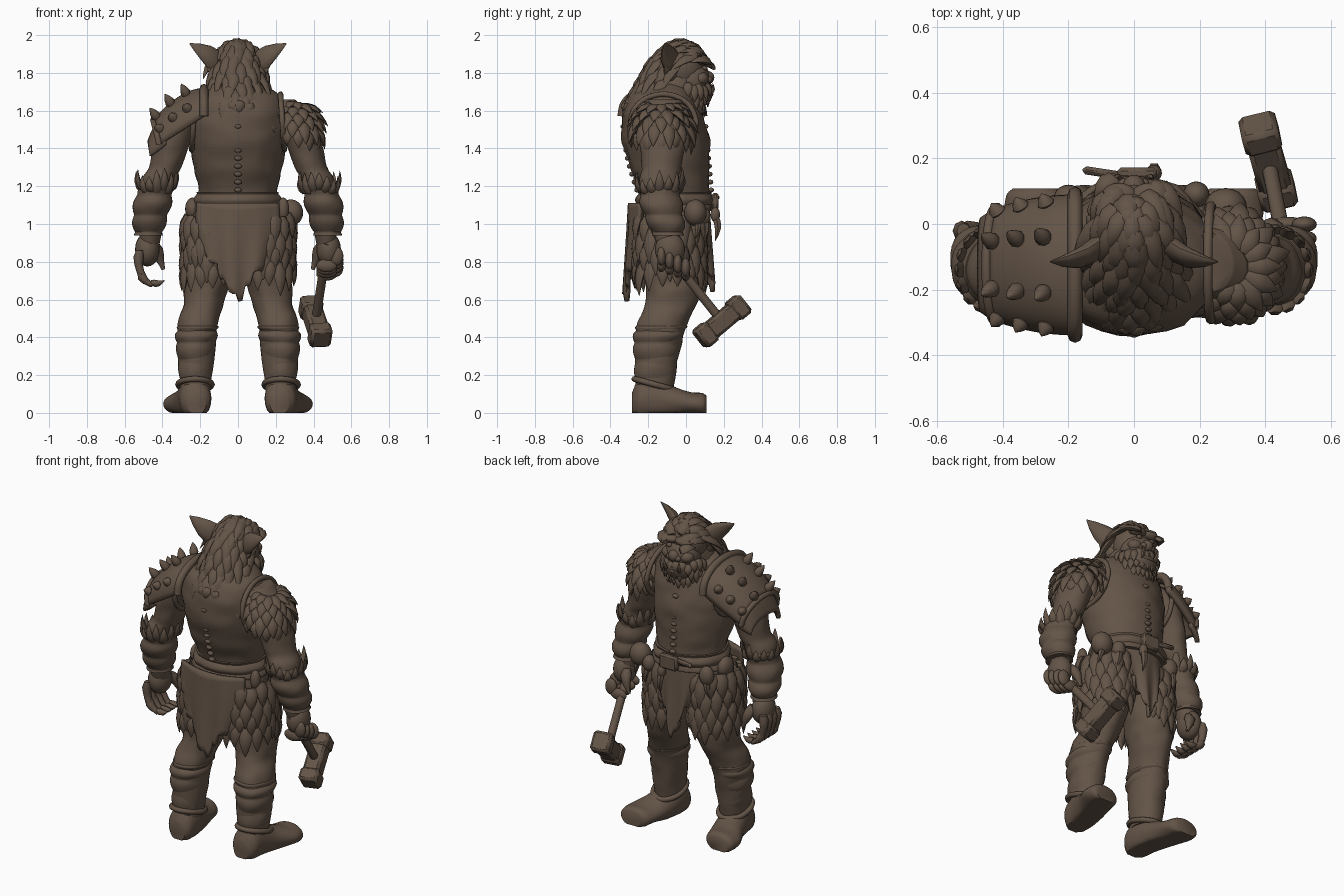
import bpy, bmesh, random
from math import sin, cos, pi, radians
from mathutils import Vector, Matrix, noise

random.seed(4)
if bpy.data.objects.get("Cube"):
    bpy.data.objects.remove(bpy.data.objects["Cube"])
brown = bpy.data.materials.new("earth brown")
brown.use_nodes = True
brown.diffuse_color = (0.125, 0.088, 0.063, 1)
brown.node_tree.nodes["Principled BSDF"].inputs["Base Color"].default_value = brown.diffuse_color
bm = bmesh.new()  # workbench: the helpers add to it, finish() turns it into an object

def finish(name, bevel=0, thick=0):
    bmesh.ops.recalc_face_normals(bm, faces=bm.faces)
    mesh = bpy.data.meshes.new(name)
    bm.to_mesh(mesh)
    bm.clear()
    ob = bpy.data.objects.new(name, mesh)
    bpy.context.collection.objects.link(ob)
    mesh.materials.append(brown)
    if thick:
        ob.modifiers.new("thickness", 'SOLIDIFY').thickness = thick
    if bevel:
        ob.modifiers.new("bevel", 'BEVEL').width = bevel
    bpy.ops.object.select_all(action='DESELECT')
    bpy.context.view_layer.objects.active = ob
    ob.select_set(True)
    bpy.ops.object.shade_smooth_by_angle(angle=radians(50))

def spline(pts, t):  # Catmull-Rom sample of equally long tuples
    i = min(int(t * (len(pts) - 1)), len(pts) - 2)
    f = t * (len(pts) - 1) - i
    near = (pts[max(0, min(len(pts) - 1, i + k))] for k in (-1, 0, 1, 2))
    return [q + .5 * f * (r - p + f * (2 * p - 5 * q + 4 * r - s + f * (3 * (q - r) + s - p))) for p, q, r, s in zip(*near)]

def skin(rings):
    for a, b in zip(rings, rings[1:]):
        for k in range(len(a)):
            bm.faces.new((a[k - 1], a[k], b[k], b[k - 1]))
    bm.faces.new(rings[0])
    bm.faces.new(rings[-1])

def loft(name, pts, side=1, along='z', waves=0, ripple=0, rough=.05, steps=40, seg=32):
    # elliptical rings (x, y, z, radius, radius) swept along one axis
    rings = []
    for i in range(steps + 1):
        x, y, z, ra, rb = spline(pts, i / steps)
        grow, centre, ring = ripple * abs(sin(pi * (waves * i / steps + .3))), Vector((x, y, z)), []
        for k in range(seg):
            u, v = (ra + grow) * cos(2 * pi * k / seg), (rb + grow) * sin(2 * pi * k / seg)
            p = Vector((u, v, 0)) if along == 'z' else Vector((u, 0, v))
            p = centre + p * (1 + rough * noise.noise((centre + p) * 13))
            ring.append(bm.verts.new((side * p.x, p.y, max(p.z, 0))))
        rings.append(ring)
    skin(rings)
    finish(name)

def spike(base, tip, width, normal, flat=.55, bend=.014, blunt=.05, sides=6):  # bent tapering lock, claw or finger
    base, tip, rings = Vector(base), Vector(tip), []
    d = (tip - base).normalized()
    w = d.cross(Vector(normal)).normalized()
    n = w.cross(d)
    for t, r in ((0, .7), (.25, 1), (.55, .8), (.8, .45), (1, blunt)):
        c, r = base.lerp(tip, t) + n * bend * sin(pi * t), max(r, blunt) * width
        turns = (2 * pi * k / sides for k in range(sides))
        rings.append([bm.verts.new(c + w * r * cos(a) + n * r * flat * sin(a)) for a in turns])
    skin(rings)

def locks(centre, rx, ry, count, fall, width, start=0.0, keep=lambda out: True):  # ring of fur
    for k in range(count):
        a = 2 * pi * (k + start) / count
        out = Vector((cos(a), sin(a), 0))
        if keep(out):
            base = Vector(centre) + Vector((rx * out.x, ry * out.y, random.uniform(-.015, .015)))
            spike(base, base + out * .028 + Vector((0, 0, fall * random.uniform(.7, 1.1))), width, out)

def balls(*items):
    for centre, size in items:
        m = Matrix.Translation(centre) @ Matrix.Diagonal((*size, 1))
        bmesh.ops.create_uvsphere(bm, u_segments=20, v_segments=12, radius=1, matrix=m)

def box(matrix, centre, size):
    bmesh.ops.create_cube(bm, size=1, matrix=matrix @ Matrix.Translation(centre) @ Matrix.Diagonal((*size, 1)))

def sheet(name, fn, thick=.02):  # patch over u in -1..1 and v in 0..1
    bmesh.ops.create_grid(bm, x_segments=24, y_segments=12, size=1)
    for v in bm.verts:
        v.co = fn(v.co.x, (v.co.y + 1) / 2)
    finish(name, thick=thick)

def cord(name, pts, radius, closed=True):
    curve = bpy.data.curves.new(name, 'CURVE')
    curve.dimensions, curve.bevel_depth, curve.bevel_resolution = '3D', radius, 2
    s = curve.splines.new('NURBS')
    s.points.add(len(pts) - 1)
    s.points.foreach_set("co", [c for p in pts for c in (*p, 1)])
    s.use_cyclic_u, s.use_endpoint_u, s.order_u = closed, True, 3
    bpy.context.collection.objects.link(bpy.data.objects.new(name, curve))
    curve.materials.append(brown)

# Torso in its laced vest, belt and trims
turn = [k * pi / 8 for k in range(16)]
loft("torso", [(0, -.09, .86, .2, .14), (0, -.085, 1.02, .24, .18), (0, -.06, 1.15, .205, .18), (0, -.085, 1.3, .235, .21),
               (0, -.11, 1.45, .255, .23), (0, -.125, 1.58, .265, .215), (0, -.125, 1.68, .225, .175), (0, -.11, 1.74, .13, .12)])
loft("neck", [(0, -.13, 1.58, .17, .17), (0, -.09, 1.7, .14, .15), (0, -.02, 1.8, .1, .1)])
loft("belt", [(0, -.06, 1.07, .23, .195), (0, -.06, 1.12, .225, .2), (0, -.06, 1.17, .21, .19)], waves=2, ripple=.01)
cord("collar", [(.17 * cos(a), -.12 + .19 * sin(a), 1.63 + .07 * abs(cos(a))) for a in turn], .014)
for s in (-1, 1):
    cord("armhole_trim", [(s * (.235 - .01 * sin(a)), -.12 + .175 * cos(a), 1.54 + .15 * sin(a)) for a in turn], .015)
for z in (1.18 + .042 * k for k in range(9)):
    balls(((0, -.25 - .083 * sin((z - 1.15) * 4), z), (.02, .014, .013)), ((0, .135 - .09 * (z - 1.15), z), (.02, .016, .013)))
finish("vest_lacing")

# Head with brow, nose, jaw, eyes and cheeks
balls(((0, -.02, 1.83), (.12, .12, .14)), ((0, .03, 1.76), (.11, .1, .11)), ((0, .075, 1.69), (.09, .065, .07)),
      ((0, .115, 1.775), (.035, .035, .035)), ((0, .12, 1.72), (.05, .022, .014)), ((0, .12, 1.685), (.05, .025, .015)))
for s in (-1, 1):
    balls(((s * .045, .085, 1.865), (.055, .04, .025)), ((s * .06, .08, 1.77), (.045, .04, .035)),
          ((s * .045, .1, 1.825), (.018, .015, .013)), ((s * .03, .12, 1.765), (.018, .02, .018)))
    spike((s * .045, .12, 1.68), (s * .055, .14, 1.75), .013, (0, 1, 0), 1)
finish("head")
for s in (-1, 1):
    spike((s * .08, -.04, 1.82), (s * .255, -.115, 1.955), .068, (s * .3, .9, -.4), .5, -.025, sides=12)
    spike((s * .09, -.06, 1.78), (s * .17, -.11, 1.84), .05, (s * .3, .9, -.4), .5, -.01, sides=8)
finish("pointed_ears")

# Thick mane over the crown and down the back, then the beard
spine = [(.075, 1.91, .06), (.02, 1.96, .08), (-.06, 1.965, .1), (-.145, 1.9, .12), (-.205, 1.8, .135), (-.265, 1.7, .15),
         (-.315, 1.62, .12)]
for r in range(12):
    (y, z, half), (y2, z2, half2) = spline(spine, r / 12), spline(spine, min(1, r / 12 + .2))
    for u in (-1 + 2 * (k + .5 * (r % 2)) / 6.5 for k in range(7)):
        out = Vector((u, -.6, .9 - r / 13))
        base = Vector((u * half, y + .07 * u * u, z - .08 * u * u))
        tip = Vector((u * half2 * 1.1 + random.uniform(-.03, .03), y2 + .07 * u * u, z2 - .1 * u * u - .04))
        spike(base, base.lerp(tip + out * random.uniform(.01, .045), random.uniform(.85, 1.1)), .032, out, .6, .018)
for row in range(3):
    locks((0, .01, 1.74 - .045 * row), .11 - .015 * row, .1 - .02 * row, 22, -.085, .025, row / 2, lambda out: out.y > -.2)
finish("mane_and_beard")

for s, label in ((1, "hammer_side"), (-1, "armoured_side")):
    # Limbs, wrappings and boots
    loft(label + "_arm", [(.23, -.12, 1.66, .07, .09), (.3, -.125, 1.56, .1, .13), (.35, -.125, 1.42, .095, .12),
                          (.385, -.13, 1.3, .085, .105), (.43, -.14, 1.2, .085, .1), (.47, -.09, .88, .05, .06)], s)
    loft(label + "_bracer", [(.425, -.14, 1.22, .08, .095), (.45, -.135, 1.12, .092, .102), (.468, -.11, 1.02, .083, .092),
                             (.475, -.095, .94, .067, .075)], s, waves=3, ripple=.012)
    loft(label + "_leg", [(.12, -.1, 1, .13, .15), (.145, -.07, .83, .135, .165), (.165, -.065, .68, .12, .15),
                          (.185, -.085, .57, .107, .135), (.215, -.135, .44, .107, .13), (.225, -.17, .12, .08, .1)], s, rough=.08)
    loft(label + "_leg_wrap", [(.21, -.13, .46, .1, .125), (.222, -.15, .4, .102, .122), (.228, -.16, .28, .083, .105),
                               (.225, -.17, .14, .072, .095)], s, waves=4, ripple=.012)
    loft(label + "_boot", [(.22, -.285, .05, .05, .06), (.225, -.25, .07, .08, .1), (.23, -.17, .075, .088, .115),
                           (.25, -.08, .06, .095, .085), (.285, .02, .05, .107, .06), (.295, .085, .045, .095, .06),
                           (.3, .108, .04, .07, .05)], s, 'y', rough=.02)
    cord(label + "_boot_cuff", [(s * .228 + .09 * cos(a), -.165 + .11 * sin(a), .15 - .03 * sin(a)) for a in turn], .016)
    # Hand, closed on the hammer or half curled with claws
    balls(((s * .48, -.085, .865), (.065, .08, .09)))
    for k in range(4):
        y, x = -.15 + .043 * k, s * .52
        if s > 0:
            balls(((x, y + .02, .83 - .02 * k), (.038, .024, .05)), ((x - .05, y + .02, .78 - .015 * k), (.055, .023, .035)))
        else:
            spike((x, y, .86), (x + .01, y, .73), .031, (s, 0, 0), .9, .012, .75, 8)
            spike((x, y, .75), (x + .07, y + .01, .675), .028, (s, 0, 0), .9, .014, .6, 8)
            spike((x + .06, y + .01, .69), (x + .13, y + .01, .7), .022, (0, 0, -1), .9, .01, .15, 8)
    spike((s * .44, -.04, .89), (s * .395, .0, .76), .034, (0, 1, 0), .9, .015, .3, 8)
    finish(label + "_hand")
    # Fur cuff above the bracer and shaggy hip fur
    locks((s * .43, -.14, 1.17), .08, .1, 16, .11, .026)
    finish(label + "_fur_cuff")
    for row in range(4):
        locks((s * .15, -.085, 1.05 - .08 * row), .12, .16, 15, -.18, .04, row / 2, lambda out: s * out.x > -.55)
    finish(label + "_hip_fur")

# Shaggy fur on the bare shoulder
for k in range(65):
    tilt, a = radians(22 + 18 * (k // 13)), 2 * pi * (k + .5 * (k // 13 % 2)) / 13
    out = Vector((cos(a) * sin(tilt), sin(a) * sin(tilt), cos(tilt)))
    if out.x > -.45:
        base = Vector((.305 + .105 * out.x, -.13 + .135 * out.y, 1.51 + .125 * out.z - .02 * out.x))
        fall = Vector((cos(a) * cos(tilt), sin(a) * cos(tilt), -sin(tilt) - .2))
        spike(base, base + fall * random.uniform(.07, .12) + out * .03, .035, out)
finish("shoulder_fur")

# Layered, studded shoulder plate narrowing down the arm
def plate(x0, x1, top0, top1, low0, low1, half0, half1):
    def fn(u, v):
        top, low, half = top0 + (top1 - top0) * v ** 1.9, low0 + (low1 - low0) * v, half0 + (half1 - half0) * v * v
        return Vector((x0 + (x1 - x0) * v * (1 - .12 * u * u), -.125 + half * sin(u * pi / 2),
                       low + (top - low) * cos(u * pi / 2) ** .8))
    return fn

upper = plate(-.18, -.45, 1.72, 1.55, 1.57, 1.42, .215, .175)
sheet("shoulder_plate", upper, .03)
sheet("lower_shoulder_plate", plate(-.38, -.48, 1.58, 1.44, 1.42, 1.36, .18, .145), .025)
for v, radius in ((0, .023), (1, .016)):
    cord("plate_rim", [upper(-1 + k / 8, v) for k in range(17)], radius, False)
for u, v in ((u, v) for u in (-.7, -.25, .25, .7) for v in (.35, .65, .93)):
    p, out = upper(u, v), Vector((-.3 - .4 * v, 1.1 * sin(u * pi / 2), cos(u * pi / 2))).normalized()
    spike(p - out * .01, p + out * (.085 - .07 * abs(u)), .027, (1, 0, 0), 1, 0, sides=10)
finish("plate_spikes")

# Cloths hanging from the belt, before and behind
def cloth(width, y, way, drop):
    return lambda u, v: Vector((u * (width + .02 * sin(v * pi) - .04 * v), y + way * (.02 * v - .06 * u * u) + .012 * v * sin(u * 9),
                                1.11 - v * (drop - .27 * abs(u) + .02 * sin(u * 21))))

sheet("loincloth_behind", cloth(.21, -.288, -1, .52))
sheet("loincloth_before", cloth(.15, .125, 1, .47))

# Belt buckle, pouches and charms
box(Matrix(), (.01, .155, 1.12), (.12, .035, .09))
box(Matrix.Rotation(-.15, 4, 'Z'), (-.12, .14, 1.14), (.12, .025, .03))
finish("belt_buckle", bevel=.01)
for c, r in (((.28, .05, 1.06), (.065, .06, .07)), ((.19, .09, 1.04), (.04, .04, .05)), ((.06, .155, 1.05), (.025, .025, .04)),
             ((-.24, -.05, 1.08), (.04, .06, .06)), ((.24, -.17, 1.08), (.03, .03, .06)), ((-.2, .08, 1.06), (.045, .04, .06))):
    balls((c, r))
    spike(c, (c[0] * 1.12, c[1], c[2] - .14), .022, (0, 1, 0), 1)
finish("belt_pouches")

# War hammer hanging from the fist
centre = Vector((.41, .19, .485))
down = (centre - Vector((.475, -.14, .9))).normalized()
across = down.cross(Vector((-.07, .25, .19))).normalized()
frame = Matrix.Translation(centre) @ Matrix((across.cross(down), across, down)).transposed().to_4x4()
bmesh.ops.create_cone(bm, cap_ends=True, segments=12, radius1=.024, radius2=.024, depth=.56,
                      matrix=frame @ Matrix.Translation((0, 0, -.26)))
finish("hammer_handle")
for x, size in ((0, (.2, .1, .1)), (-.115, (.085, .115, .12)), (.115, (.085, .115, .12))):
    box(frame, (x, 0, 0), size)
finish("hammer_head", bevel=.015)
